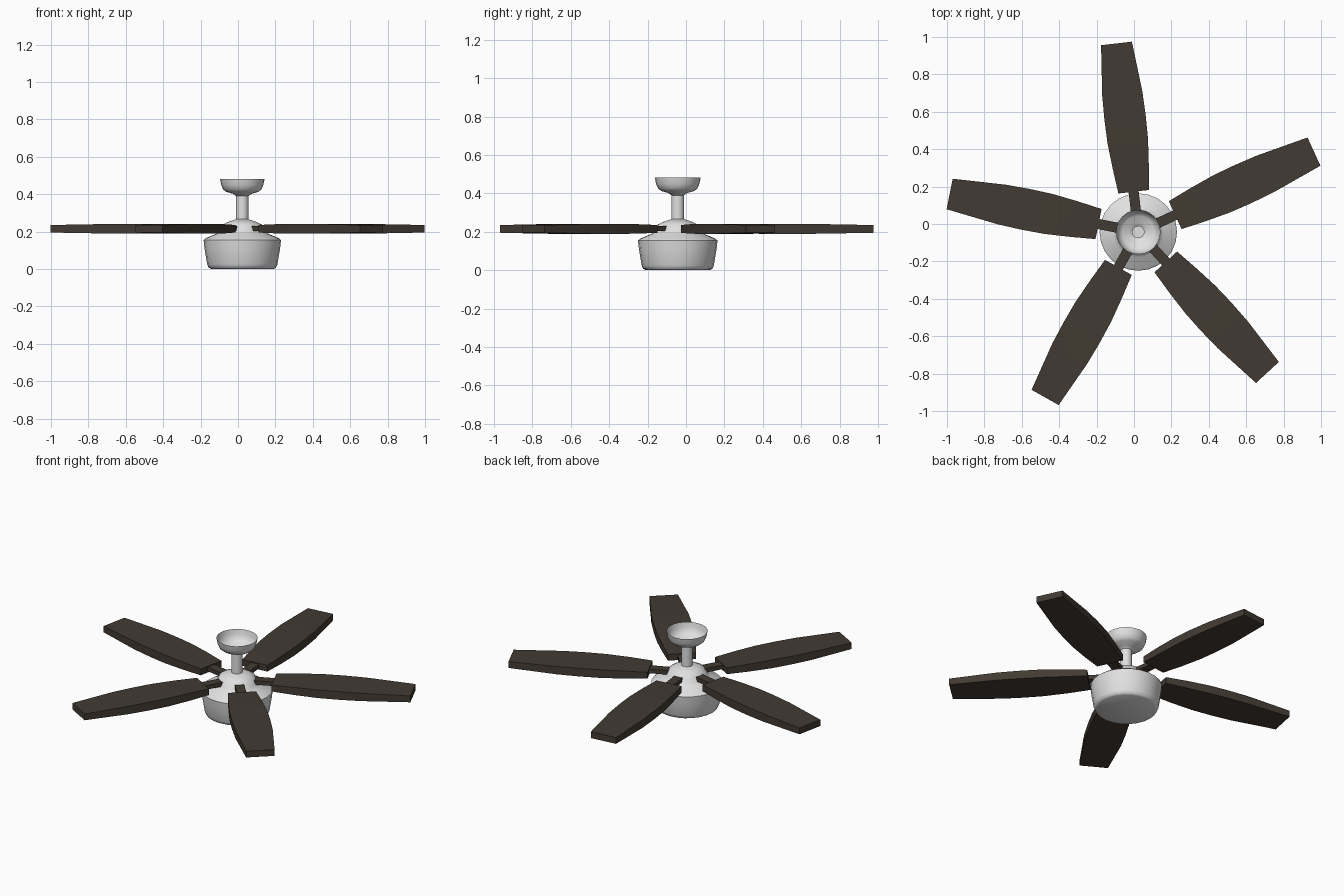
import bpy, bmesh, math
from mathutils import Matrix

if "Cube" in bpy.data.objects:
    bpy.data.objects.remove(bpy.data.objects["Cube"])

CX, CY = 0.023, -0.043          # fan axis


def material(name, rgb):
    m = bpy.data.materials.new(name)
    m.diffuse_color = (*rgb, 1)
    m.use_nodes = True
    m.node_tree.nodes["Principled BSDF"].inputs["Base Color"].default_value = m.diffuse_color
    return m


WHITE = material("white enamel", (0.75, 0.75, 0.75))
WOOD = material("dark wood", (0.055, 0.043, 0.033))


def finish(name, bm, mat, angle=35):
    bmesh.ops.recalc_face_normals(bm, faces=bm.faces)
    me = bpy.data.meshes.new(name)
    bm.to_mesh(me)
    bm.free()
    me.materials.append(mat)
    ob = bpy.data.objects.new(name, me)
    bpy.context.collection.objects.link(ob)
    bpy.ops.object.select_all(action='DESELECT')
    ob.select_set(True)
    bpy.context.view_layer.objects.active = ob
    bpy.ops.object.shade_smooth_by_angle(angle=math.radians(angle))
    return ob


def lathe(name, profile, mat, sides=24, angle=50):
    """Revolve (radius, z) points round the fan axis."""
    bm = bmesh.new()
    vs = [bm.verts.new((CX + r, CY, z)) for r, z in profile]
    edges = [bm.edges.new(p) for p in zip(vs, vs[1:])]
    bmesh.ops.spin(bm, geom=vs + edges, cent=(CX, CY, 0), axis=(0, 0, 1),
                   angle=2 * math.pi, steps=sides, use_merge=True)
    bmesh.ops.remove_doubles(bm, verts=bm.verts, dist=1e-5)
    return finish(name, bm, mat, angle)


def loft(name, stations, zc, mat, turn):
    """Rectangular sections (radius, half width, half thickness) along a blade axis."""
    bm = bmesh.new()
    rings = [[bm.verts.new((r, s * w, zc + t * h))
              for s, t in ((-1, -1), (1, -1), (1, 1), (-1, 1))]
             for r, w, h in stations]
    for a, b in zip(rings, rings[1:]):
        for i in range(4):
            j = (i + 1) % 4
            bm.faces.new((a[i], a[j], b[j], b[i]))
    bm.faces.new(rings[0])
    bm.faces.new(rings[-1])
    bm.transform(Matrix.Translation((CX, CY, 0)) @ Matrix.Rotation(turn, 4, 'Z'))
    return finish(name, bm, mat)


# Motor housing with domed hub on top
lathe("motor_housing", [(0, 0), (0.168, 0.001), (0.18, 0.007), (0.188, 0.025),
                        (0.202, 0.11), (0.207, 0.155), (0.195, 0.165),
                        (0.135, 0.19), (0.118, 0.205), (0.104, 0.238),
                        (0.07, 0.254), (0.033, 0.266), (0, 0.266)], WHITE)

# Down rod, capped inside the canopy
lathe("down_rod", [(0, 0.255), (0.033, 0.255), (0.033, 0.405), (0, 0.405)], WHITE)

# Open ceiling canopy
lathe("canopy", [(0.033, 0.39), (0.05, 0.402), (0.085, 0.412), (0.102, 0.425),
                 (0.113, 0.45), (0.119, 0.482)], WHITE)

# Blades and their arms
for i, tip in enumerate((1.033, 1.015, 1.029, 1.015, 1.02)):
    turn = math.radians(24.6 + 72 * i)
    loft(f"blade_{i + 1}", [(0.217, 0.082, 0.020), (0.35, 0.097, 0.024),
                            (0.49, 0.109, 0.026), (0.615, 0.111, 0.026),
                            (0.745, 0.108, 0.025), (tip, 0.083, 0.020)],
         0.215, WOOD, turn)
    loft(f"blade_arm_{i + 1}", [(0.07, 0.027, 0.013), (0.25, 0.027, 0.013)],
         0.217, WOOD, turn)
